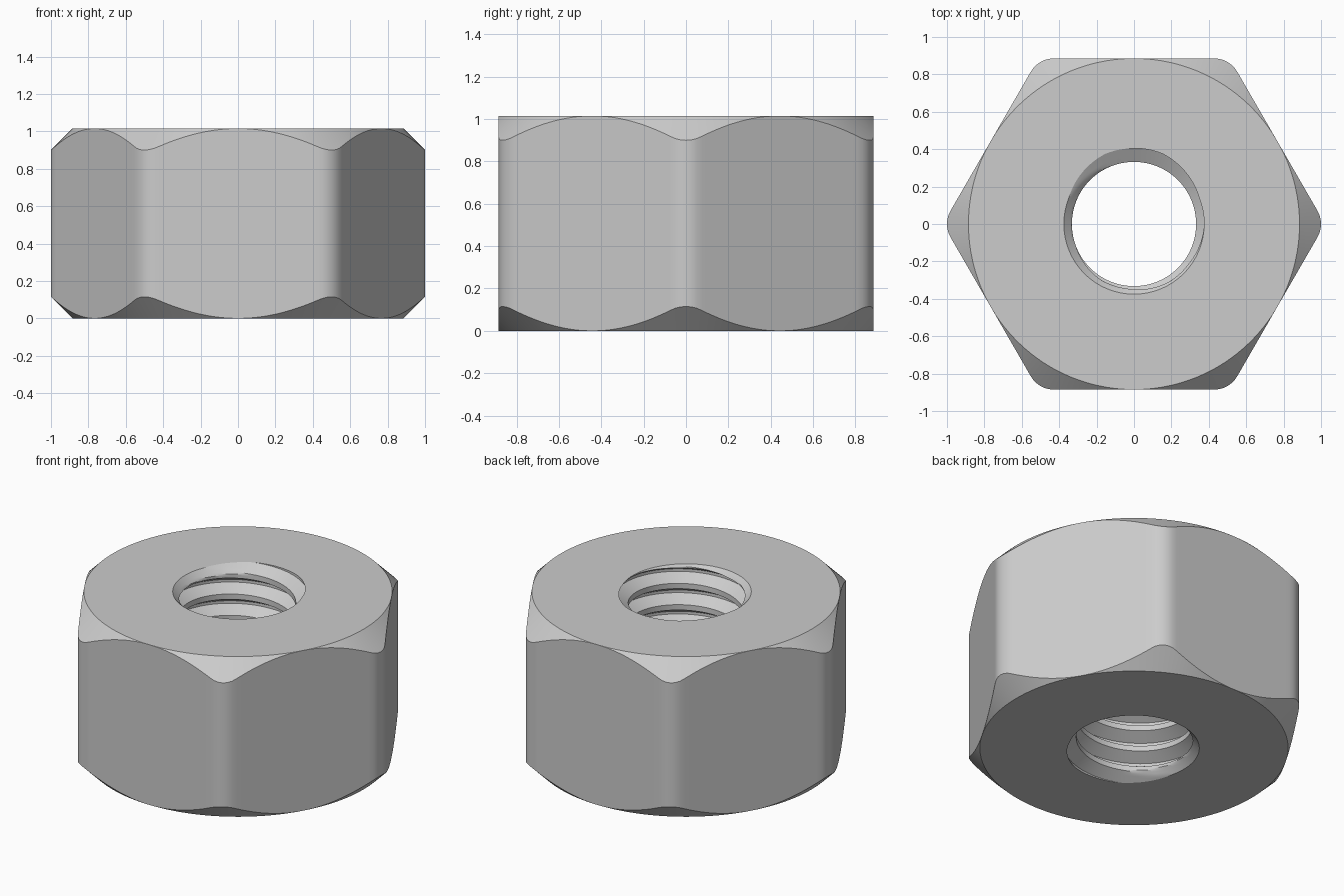
import bpy, bmesh
from math import cos, sin, tan, pi, radians, sqrt, atan2

if "Cube" in bpy.data.objects:
    bpy.data.objects.remove(bpy.data.objects["Cube"])

HEIGHT = 1.015
APOTHEM = 0.885            # half the width across the flats
FILLET = 0.14              # rounding of the six upright corners
MINOR, MAJOR = 0.332, 0.405
PITCH = 0.135
MOUTH = 0.375              # bore radius at the end faces
COLUMNS, STEPS, TURNS = 240, 16, 8


def hex_radius(angle):
    """Distance from the axis to the rounded hexagon; flats face front and back."""
    phi = abs(angle % radians(60) - radians(30))
    tangent = APOTHEM * tan(radians(30)) - FILLET * tan(radians(30))
    if phi <= atan2(tangent, APOTHEM):
        return APOTHEM / cos(phi)
    centre = (APOTHEM - FILLET) / cos(radians(30))
    delta = radians(30) - phi
    return centre * cos(delta) + sqrt(FILLET ** 2 - (centre * sin(delta)) ** 2)


def bore_radius(z, lead):
    """Trapezoid thread groove, opened by a countersink at each end."""
    turn = (z - HEIGHT) / PITCH - lead
    d = abs(turn - round(turn))
    t = min(max((d - 1 / 16) / (5 / 16), 0), 1)
    return max(MAJOR + (MINOR - MAJOR) * t, MOUTH - min(z, HEIGHT - z))


def section(i):
    """Closed radial section at one angle: outer wall, then thread going up."""
    r = hex_radius(2 * pi * i / COLUMNS)
    drop = r - APOTHEM     # 45 degree conical chamfer
    points = [(APOTHEM, HEIGHT), (r, HEIGHT - drop), (r, drop), (APOTHEM, 0)]
    lead = i / COLUMNS - 0.25
    for j in range(-(TURNS + 2) * STEPS, 2 * STEPS + 1):
        z = min(max(HEIGHT + PITCH * (lead + j / STEPS), 0), HEIGHT)
        points.append((bore_radius(z, lead), z))
    return points


# Steel
steel = bpy.data.materials.new("steel grey")
steel.use_nodes = True
colour = (0.604, 0.604, 0.604, 1)
steel.diffuse_color = colour
steel.node_tree.nodes["Principled BSDF"].inputs["Base Color"].default_value = colour

# Nut body: sections swept round the axis; the thread climbs one pitch per turn
bm = bmesh.new()
rings = []
for i in range(COLUMNS + 1):
    a = 2 * pi * i / COLUMNS
    rings.append([bm.verts.new((r * cos(a), r * sin(a), z)) for r, z in section(i)])
for left, right in zip(rings, rings[1:]):
    for k in range(len(left)):
        bm.faces.new((left[k - 1], left[k], right[k], right[k - 1]))
bmesh.ops.remove_doubles(bm, verts=bm.verts, dist=0.00002)
bmesh.ops.recalc_face_normals(bm, faces=bm.faces)

mesh = bpy.data.meshes.new("hex_nut")
bm.to_mesh(mesh)
bm.free()
mesh.materials.append(steel)
nut = bpy.data.objects.new("hex_nut", mesh)
bpy.context.collection.objects.link(nut)

# Smooth shading with crisp chamfer and thread edges
bpy.ops.object.select_all(action='DESELECT')
nut.select_set(True)
bpy.context.view_layer.objects.active = nut
bpy.ops.object.shade_smooth_by_angle(angle=radians(25))
